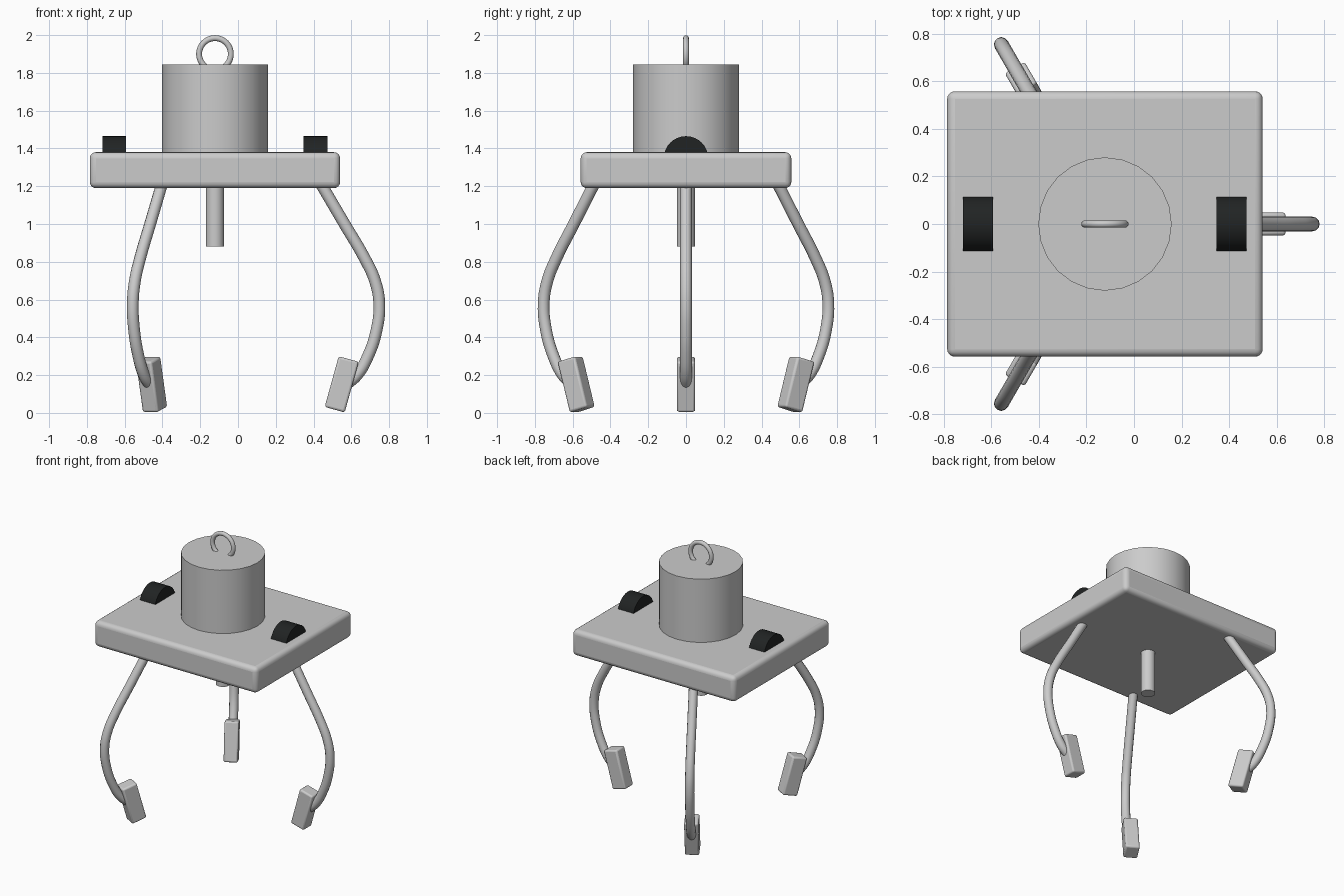
import bpy, math
from mathutils import Matrix

if "Cube" in bpy.data.objects:
    bpy.data.objects.remove(bpy.data.objects["Cube"])

CX = -0.122  # common axis of the body


def smooth(o, angle=35):
    bpy.ops.object.select_all(action='DESELECT')
    o.select_set(True)
    bpy.context.view_layer.objects.active = o
    bpy.ops.object.shade_smooth_by_angle(angle=math.radians(angle))


def cyl(name, r, depth, loc, rot=(0, 0, 0), n=24):
    bpy.ops.mesh.primitive_cylinder_add(vertices=n, radius=r, depth=depth, location=loc, rotation=rot)
    o = bpy.context.object
    o.name = name
    smooth(o)
    return o


def box(name, size, width, segments):
    bpy.ops.mesh.primitive_cube_add(size=1)
    o = bpy.context.object
    o.name = name
    o.data.transform(Matrix.Diagonal((*size, 1)))
    b = o.modifiers.new("bevel", 'BEVEL')
    b.width, b.segments = width, segments
    smooth(o)
    return o


# base plate
plate = box("base_plate", (1.325, 1.115, 0.19), 0.032, 4)
plate.location = (CX, 0, 1.285)

# motor drum and the rod beneath it
cyl("drum", 0.28, 0.475, (CX, 0, 1.6075))
cyl("center_rod", 0.048, 0.4, (CX, 0, 1.08))

# hanging ring
bpy.ops.mesh.primitive_torus_add(major_radius=0.084, minor_radius=0.0155, major_segments=48,
                                 minor_segments=12, location=(CX, 0, 1.9), rotation=(math.pi / 2, 0, 0))
ring = bpy.context.object
ring.name = "hanging_ring"
smooth(ring)

# black rollers half sunk into the plate
black = bpy.data.materials.new("black")
black.diffuse_color = (0.015, 0.017, 0.017, 1)
black.use_nodes = True
black.node_tree.nodes["Principled BSDF"].inputs["Base Color"].default_value = black.diffuse_color
for side, x in (("left", -0.655), ("right", 0.41)):
    w = cyl(side + "_roller", 0.118, 0.125, (x, 0, 1.347), (0, math.pi / 2, 0), 32)
    w.data.materials.append(black)

# claw arm profile: (radius from axis, z)
PATH = [(0.545, 1.24), (0.68, 1.01), (0.797, 0.81), (0.847, 0.70), (0.870, 0.58),
        (0.856, 0.44), (0.810, 0.30), (0.752, 0.20), (0.695, 0.15)]


def arm(name):
    cu = bpy.data.curves.new(name, 'CURVE')
    cu.dimensions = '3D'
    cu.bevel_depth, cu.bevel_resolution = 0.031, 4
    cu.use_fill_caps = True
    cu.resolution_u = 5
    s = cu.splines.new('BEZIER')
    s.bezier_points.add(len(PATH) - 1)
    for p, (r, z) in zip(s.bezier_points, PATH):
        p.co = (r, 0, z)
        p.handle_left_type = p.handle_right_type = 'AUTO'
    o = bpy.data.objects.new(name, cu)
    bpy.context.collection.objects.link(o)
    bpy.ops.object.select_all(action='DESELECT')
    o.select_set(True)
    bpy.context.view_layer.objects.active = o
    bpy.ops.object.convert(target='MESH')
    o = bpy.context.object
    smooth(o, 40)
    return o


# three claws, each an arm with a tilted finger pad
for i, side in enumerate(("right", "back_left", "front_left")):
    place = Matrix.Translation((CX, 0, 0)) @ Matrix.Rotation(i * math.tau / 3, 4, 'Z')
    a = arm(side + "_claw_arm")
    a.matrix_world = place
    pad = box(side + "_claw_pad", (0.11, 0.096, 0.278), 0.012, 3)
    pad.matrix_world = place @ Matrix.Translation((0.671, 0, 0.151)) @ Matrix.Rotation(math.radians(15.5), 4, 'Y')
